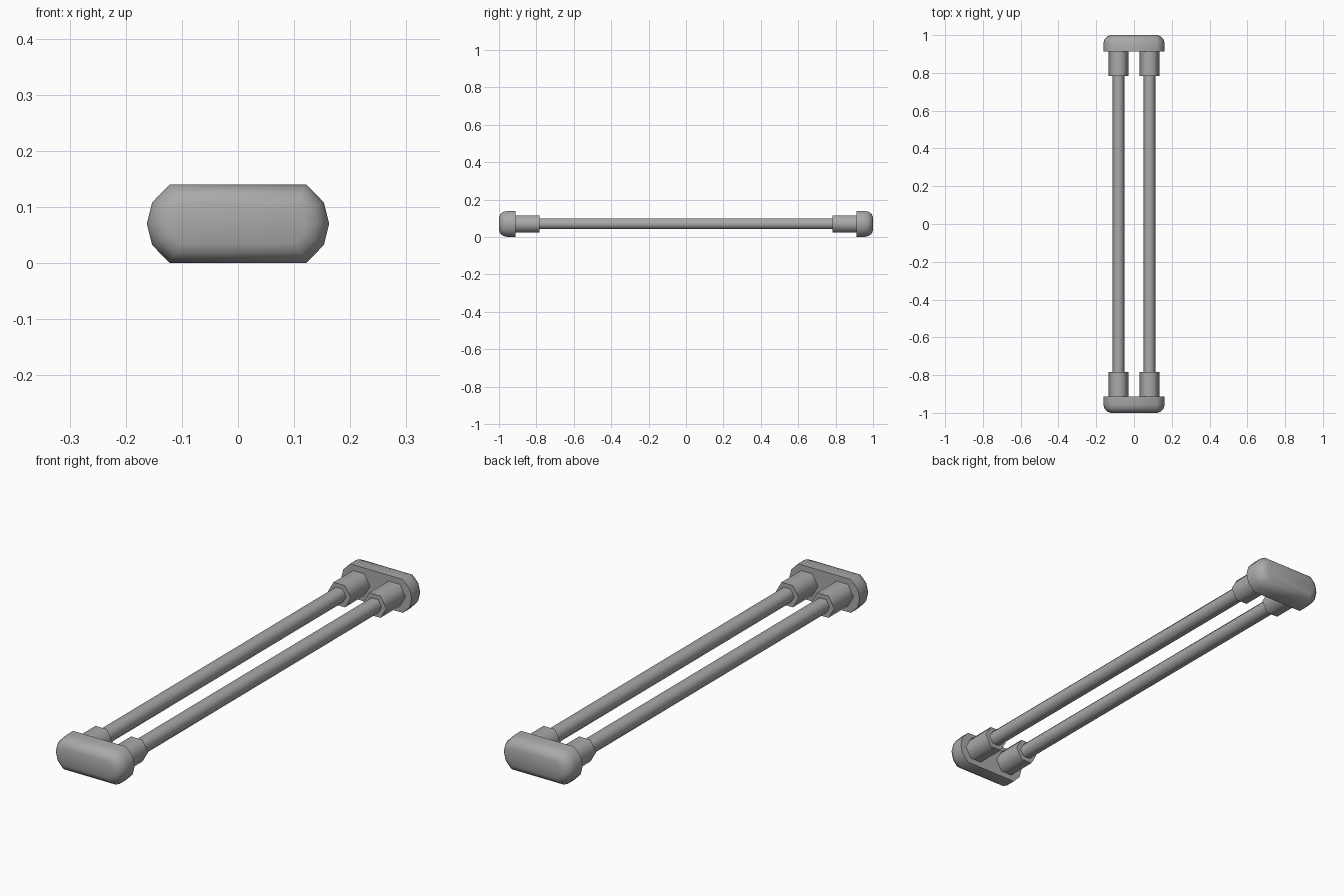
import bpy, bmesh, math

if "Cube" in bpy.data.objects:
    bpy.data.objects.remove(bpy.data.objects["Cube"])

ROD_X = 0.082   # rod spacing from centre
MID_Z = 0.07    # height of the rod axes

# Dark grey finish for all parts
grey = bpy.data.materials.new("dark_grey")
grey.diffuse_color = (0.4, 0.4, 0.4, 1)
grey.use_nodes = True
grey.node_tree.nodes["Principled BSDF"].inputs["Base Color"].default_value = grey.diffuse_color


def loft(name, rings, angle):
    """Skin a list of equal-sized point rings and close both ends."""
    bm = bmesh.new()
    loops = [[bm.verts.new(p) for p in ring] for ring in rings]
    n = len(loops[0])
    for a, b in zip(loops, loops[1:]):
        for i in range(n):
            bm.faces.new((a[i], a[(i + 1) % n], b[(i + 1) % n], b[i]))
    bm.faces.new(loops[0])
    bm.faces.new(loops[-1])
    bmesh.ops.recalc_face_normals(bm, faces=bm.faces)
    mesh = bpy.data.meshes.new(name)
    bm.to_mesh(mesh)
    bm.free()
    mesh.materials.append(grey)
    ob = bpy.data.objects.new(name, mesh)
    bpy.context.collection.objects.link(ob)
    bpy.ops.object.select_all(action='DESELECT')
    ob.select_set(True)
    bpy.context.view_layer.objects.active = ob
    bpy.ops.object.shade_smooth_by_angle(angle=math.radians(angle))
    return ob


def hexagon(x, y, r):
    return [(x + r * math.cos(i * math.pi / 3), y,
             MID_Z + r * math.sin(i * math.pi / 3)) for i in range(6)]


def capsule(y, inset):
    """Rounded bar outline with faceted ends."""
    r = 0.0805 - inset
    pts = []
    for side, start in ((1, 0), (-1, 180)):
        for step in (-60, -28, 0, 28, 60):
            a = math.radians(start + step)
            pts.append((side * ROD_X + r * math.cos(a), y,
                        MID_Z + r * math.sin(a)))
    return pts


# Pair of long hexagonal rods
for label, x in (("left", -ROD_X), ("right", ROD_X)):
    loft(f"{label}_rod", [hexagon(x, y, 0.032) for y in (-0.92, 0.92)], 65)

for end, s in (("front", -1), ("back", 1)):
    # End cap with rounded outer face
    profile = ((0.912, 0), (0.955, 0), (0.977, 0.006), (0.993, 0.02), (1.0, 0.04))
    loft(f"{end}_end_cap", [capsule(s * y, i) for y, i in profile], 65)
    # Collars holding the rods
    for label, x in (("left", -ROD_X), ("right", ROD_X)):
        loft(f"{end}_{label}_collar",
             [hexagon(x, s * y, 0.0525) for y in (0.784, 0.92)], 65)
